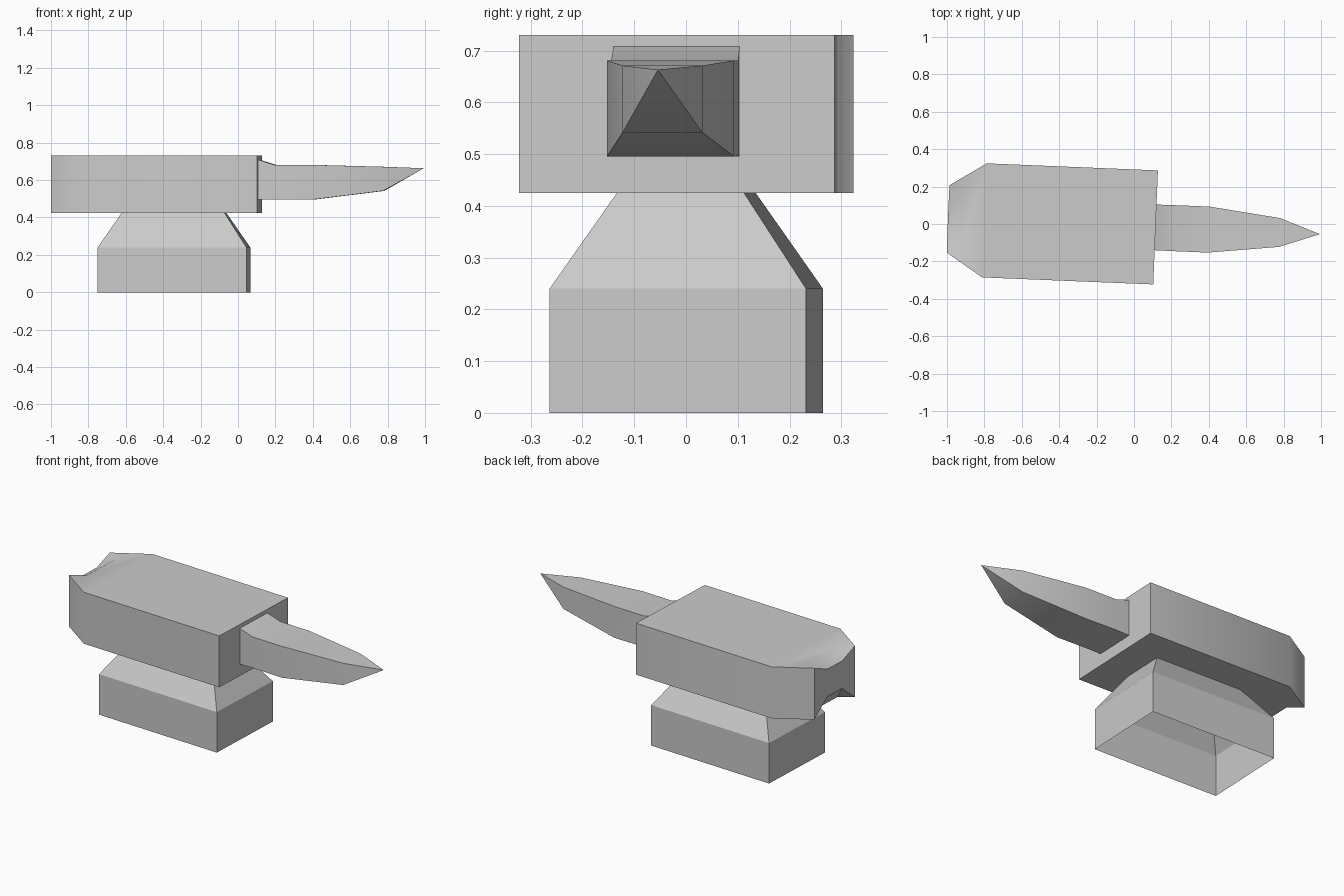
import bpy, bmesh, math
from mathutils import Matrix

cube = bpy.data.objects.get("Cube")
if cube:
    bpy.data.objects.remove(cube, do_unlink=True)

steel = bpy.data.materials.new("grey_steel")
steel.use_nodes = True
GREY = (0.6, 0.6, 0.6, 1)
steel.diffuse_color = GREY
steel.node_tree.nodes["Principled BSDF"].inputs["Base Color"].default_value = GREY

# The whole anvil is turned slightly about the vertical axis
TURN = Matrix.Rotation(math.radians(-2.35), 4, "Z") @ Matrix.Translation((0, -0.0135, 0))


def finish(name, bm, smooth_angle=None):
    bmesh.ops.recalc_face_normals(bm, faces=bm.faces)
    bm.transform(TURN)
    mesh = bpy.data.meshes.new(name)
    bm.to_mesh(mesh)
    bm.free()
    mesh.materials.append(steel)
    obj = bpy.data.objects.new(name, mesh)
    bpy.context.collection.objects.link(obj)
    if smooth_angle:
        bpy.ops.object.select_all(action="DESELECT")
        obj.select_set(True)
        bpy.context.view_layer.objects.active = obj
        bpy.ops.object.shade_smooth_by_angle(angle=math.radians(smooth_angle))
    return obj


def bridge(bm, a, b):
    n = len(a)
    for i in range(n):
        j = (i + 1) % n
        bm.faces.new((a[i], a[j], b[j], b[i]))


# Pedestal: hollow box with tapered shoulders, open underneath
bm = bmesh.new()
rings = []
for z, hx, hy in ((0, 0.398, 0.248), (0.24, 0.398, 0.248), (0.425, 0.275, 0.123)):
    rings.append([bm.verts.new((-0.342 + sx * hx, sy * hy, z))
                  for sx, sy in ((1, -1), (1, 1), (-1, 1), (-1, -1))])
for lower, upper in zip(rings, rings[1:]):
    bridge(bm, lower, upper)
finish("pedestal", bm)

# Body: block with chamfered heel and a notch above and below the heel edge
half = [(0.116, 0.305), (-0.8, 0.305), (-0.994, 0.18), (-0.918, 0.125)]
outline = half + [(x, -y) for x, y in reversed(half)]
bm = bmesh.new()
layers = []
for z, notch_z in ((0.425, 0.52), (0.73, 0.683)):
    ring = [bm.verts.new((x, y, z)) for x, y in outline]
    lip = [bm.verts.new((-0.995, y, notch_z)) for y in (0.065, -0.065)]
    bm.faces.new(ring)
    bm.faces.new((ring[3], ring[4], lip[1], lip[0]))
    bm.faces.new((ring[2], ring[3], lip[0]))
    bm.faces.new((ring[5], ring[4], lip[1]))
    layers.append(ring[:3] + lip + ring[5:])
bridge(bm, *layers)
finish("body", bm, 35)

# Horn: four-sided sections tapering to a raised point
bm = bmesh.new()
sections = [(0.115, 0.122, 0.495, 0.708), (0.2, 0.123, 0.497, 0.681),
            (0.4, 0.123, 0.495, 0.681), (0.78, 0.077, 0.542, 0.671)]
rings = [[bm.verts.new(p) for p in ((x, -w, lo), (x, w, lo), (x, w, hi), (x, -w, hi))]
         for x, w, lo, hi in sections]
bm.faces.new(rings[0])
for near, far in zip(rings, rings[1:]):
    bridge(bm, near, far)
tip = bm.verts.new((0.995, 0, 0.663))
last = rings[-1]
for i in range(4):
    bm.faces.new((last[i], last[(i + 1) % 4], tip))
finish("horn", bm, 35)
